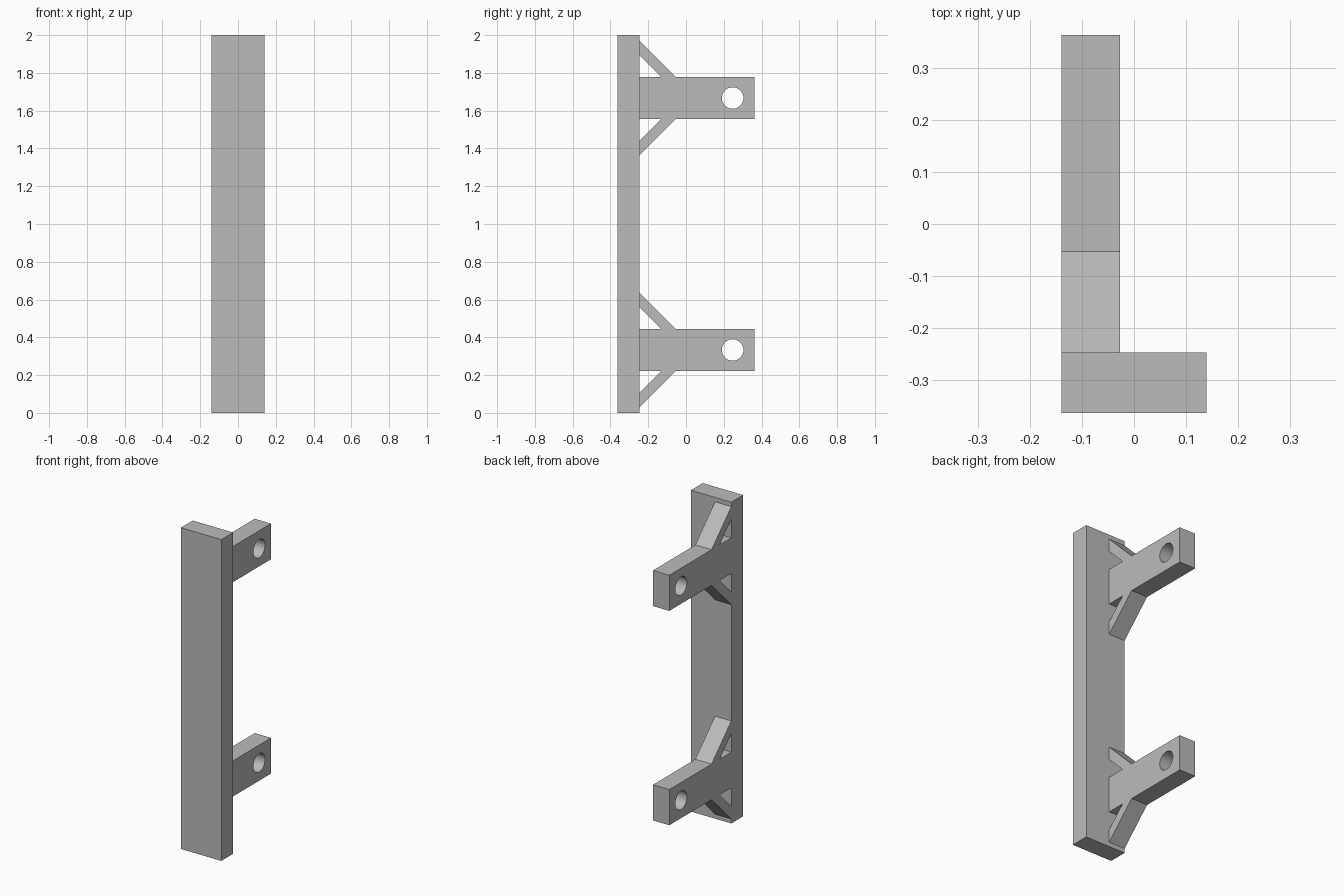
import bpy
import bmesh
import math

cube = bpy.data.objects.get("Cube")
if cube:
    bpy.data.objects.remove(cube, do_unlink=True)

grey = bpy.data.materials.new("plain_grey")
grey.use_nodes = True
grey.diffuse_color = (0.5, 0.5, 0.5, 1)
grey.node_tree.nodes["Principled BSDF"].inputs["Base Color"].default_value = grey.diffuse_color

# Main dimensions
HALF_X, HALF_Y = 0.139, 0.363
PLATE_BACK = -0.247
ARM_X = (-HALF_X, -0.027)
ARM_HALF = 0.111
HOLE_Y, HOLE_R = 0.247, 0.057


def extrude_profile(name, profile, x_range):
    """Extrude a (y, z) outline along x."""
    x0, x1 = x_range
    bm = bmesh.new()
    face = bm.faces.new([bm.verts.new((x0, y, z)) for y, z in profile])
    out = bmesh.ops.extrude_face_region(bm, geom=[face])
    verts = [v for v in out["geom"] if isinstance(v, bmesh.types.BMVert)]
    bmesh.ops.translate(bm, verts=verts, vec=(x1 - x0, 0, 0))
    bmesh.ops.recalc_face_normals(bm, faces=bm.faces)
    mesh = bpy.data.meshes.new(name)
    bm.to_mesh(mesh)
    bm.free()
    mesh.materials.append(grey)
    obj = bpy.data.objects.new(name, mesh)
    bpy.context.collection.objects.link(obj)
    return obj


def rectangle(y0, y1, z0, z1):
    return [(y0, z0), (y1, z0), (y1, z1), (y0, z1)]


def drill(obj, y, z, radius):
    """Cut a round hole through the part along x."""
    circle = [(y + radius * math.cos(a), z + radius * math.sin(a))
              for a in (math.tau * i / 48 for i in range(48))]
    cutter = extrude_profile("hole_cutter", circle, (-0.3, 0.3))
    cutter.hide_render = True
    mod = obj.modifiers.new("hole", "BOOLEAN")
    mod.operation = "DIFFERENCE"
    mod.solver = "EXACT"
    mod.object = cutter
    bpy.ops.object.select_all(action="DESELECT")
    bpy.context.view_layer.objects.active = obj
    obj.select_set(True)
    bpy.ops.object.modifier_apply(modifier=mod.name)
    bpy.data.objects.remove(cutter, do_unlink=True)
    bpy.ops.object.shade_smooth_by_angle(angle=math.radians(30))


# Upright front plate
extrude_profile("front_plate", rectangle(-HALF_Y, PLATE_BACK, 0, 2), (-HALF_X, HALF_X))

# Two drilled arms, each with a diagonal brace above and below
for label, mid in (("lower", 0.333), ("upper", 1.667)):
    arm = extrude_profile(label + "_arm",
                          rectangle(PLATE_BACK, HALF_Y, mid - ARM_HALF, mid + ARM_HALF), ARM_X)
    drill(arm, HOLE_Y, mid, HOLE_R)
    for side, s in (("top", 1), ("bottom", -1)):
        inner, outer = 0.115, 0.194
        extrude_profile(f"{label}_arm_{side}_brace", [
            (PLATE_BACK, mid + s * (ARM_HALF + inner)),
            (PLATE_BACK + inner, mid + s * ARM_HALF),
            (PLATE_BACK + outer, mid + s * ARM_HALF),
            (PLATE_BACK, mid + s * (ARM_HALF + outer))], ARM_X)
